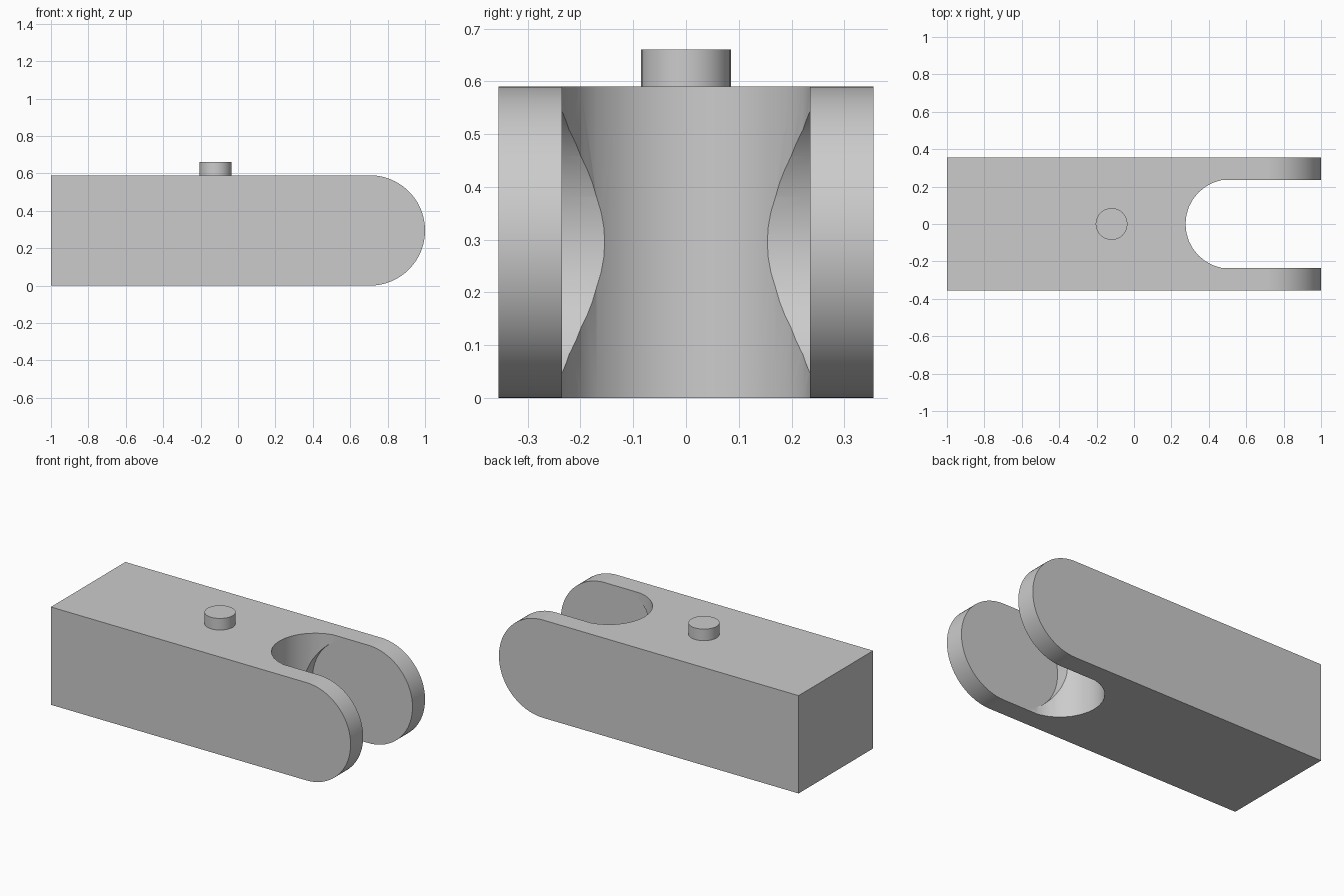
import bpy, bmesh
from math import sin, cos, pi, radians
from mathutils import Vector

if "Cube" in bpy.data.objects:
    bpy.data.objects.remove(bpy.data.objects["Cube"])

HALF_W, HEIGHT = 0.355, 0.59
MID = HEIGHT / 2
SLOT = 0.235


def prism(name, points, offset):
    """Solid made by sweeping a closed outline along an offset."""
    bm = bmesh.new()
    face = bm.faces.new([bm.verts.new(p) for p in points])
    swept = bmesh.ops.extrude_face_region(bm, geom=[face])["geom"]
    verts = [v for v in swept if isinstance(v, bmesh.types.BMVert)]
    bmesh.ops.translate(bm, verts=verts, vec=Vector(offset))
    bmesh.ops.recalc_face_normals(bm, faces=bm.faces[:])
    mesh = bpy.data.meshes.new(name)
    bm.to_mesh(mesh)
    bm.free()
    obj = bpy.data.objects.new(name, mesh)
    bpy.context.collection.objects.link(obj)
    return obj


def arc(cx, cy, r, start, end, n):
    angles = [radians(start + (end - start) * i / n) for i in range(n + 1)]
    return [(cx + r * cos(a), cy + r * sin(a)) for a in angles]


def activate(obj):
    bpy.ops.object.select_all(action='DESELECT')
    obj.select_set(True)
    bpy.context.view_layer.objects.active = obj


def cut(obj, cutter):
    cutter.hide_render = True
    mod = obj.modifiers.new("cut", 'BOOLEAN')
    mod.operation, mod.solver, mod.object = 'DIFFERENCE', 'EXACT', cutter
    activate(obj)
    bpy.ops.object.modifier_apply(modifier=mod.name)
    bpy.data.objects.remove(cutter)


# Bar with a full-round end
side = [(-1, HEIGHT), (-1, 0)] + arc(1 - MID, MID, MID, -90, 90, 40)
body = prism("fork_body", [(x, -HALF_W, z) for x, z in side], (0, 2 * HALF_W, 0))

# Vertical slot with rounded bottom, leaving two fork arms
outline = [(1.2, SLOT)] + arc(0.515, 0, 0.2396, 101.25, 258.75, 14) + [(1.2, -SLOT)]
cut(body, prism("slot_cutter", [(x, y, -0.1) for x, y in outline], (0, 0, 0.9)))

# Clearance bore across the slot for the mating knuckle
circle = arc(0.628, MID, 0.295, 0, 360, 64)[:-1]
cut(body, prism("clearance_cutter", [(x, -SLOT, z) for x, z in circle], (0, 2 * SLOT, 0)))

# Small peg on top
peg_circle = arc(-0.12, 0, 0.085, 0, 360, 32)[:-1]
peg = prism("peg", [(x, y, HEIGHT - 0.03) for x, y in peg_circle], (0, 0, 0.1))

# Smooth the curved surfaces, keep edges crisp
for obj in (body, peg):
    activate(obj)
    bpy.ops.object.shade_smooth_by_angle(angle=radians(25))
    obj.modifiers.new("flat_normals", 'WEIGHTED_NORMAL').keep_sharp = True
